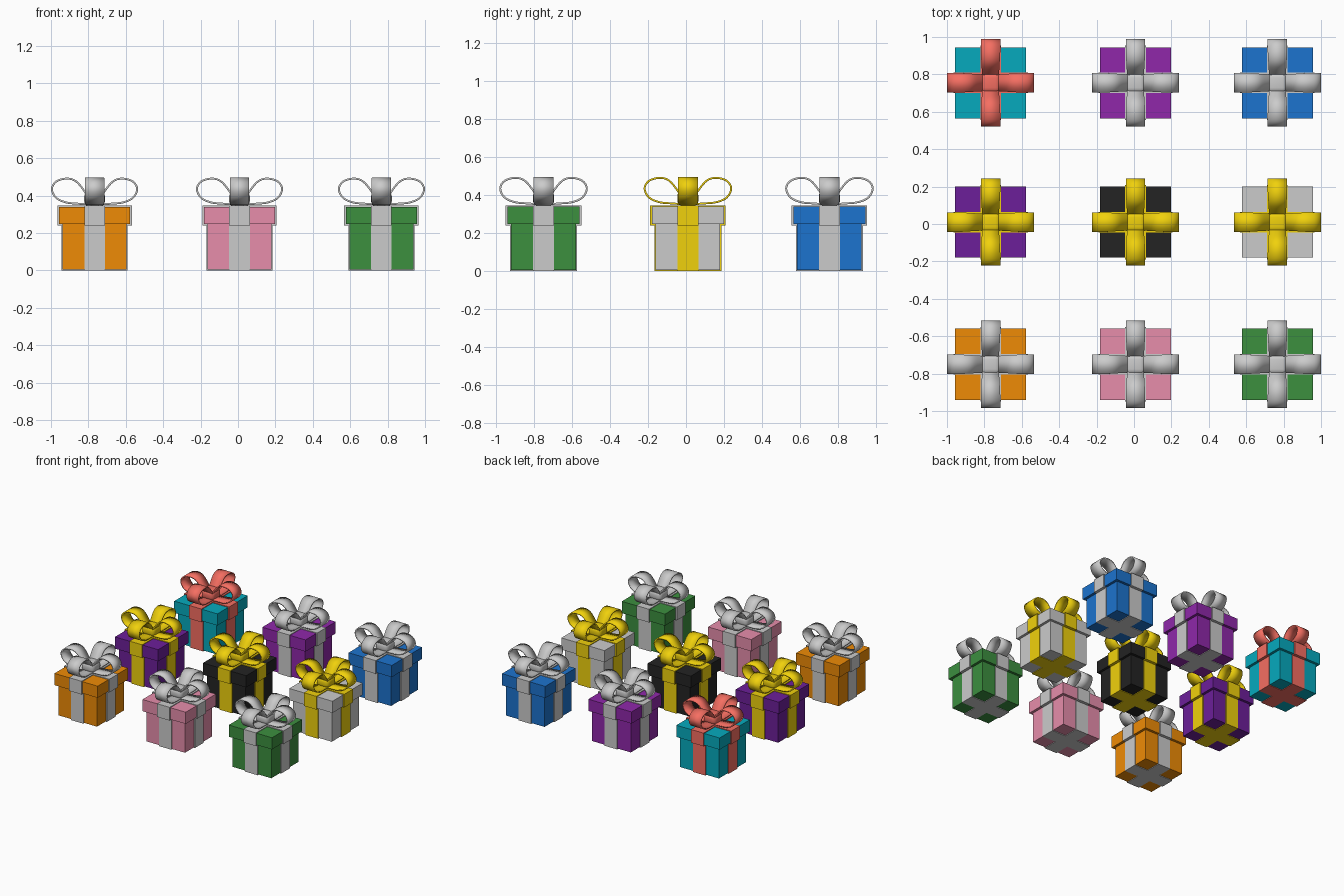
import bpy, bmesh, math
from mathutils import Vector

if "Cube" in bpy.data.objects:
    bpy.data.objects.remove(bpy.data.objects["Cube"])

RIB = 0.055  # half width of the ribbon


def material(name, rgb):
    m = bpy.data.materials.new(name)
    m.diffuse_color = [*[(c / 255) ** 2.2 for c in rgb], 1]
    m.use_nodes = True
    m.node_tree.nodes["Principled BSDF"].inputs["Base Color"].default_value = m.diffuse_color
    return m


def finish(bm, name, loc, mat, smooth=False):
    bmesh.ops.recalc_face_normals(bm, faces=bm.faces)
    me = bpy.data.meshes.new(name)
    bm.to_mesh(me)
    bm.free()
    ob = bpy.data.objects.new(name, me)
    ob.location = loc
    bpy.context.collection.objects.link(ob)
    if mat:
        me.materials.append(mat)
    if smooth:
        bpy.ops.object.select_all(action='DESELECT')
        ob.select_set(True)
        bpy.context.view_layer.objects.active = ob
        bpy.ops.object.shade_smooth_by_angle(angle=math.radians(40))
    return ob


def prism(name, outline, z0, z1, loc, mat):
    bm = bmesh.new()
    face = bm.faces.new([bm.verts.new((x, y, z0)) for x, y in outline])
    ext = bmesh.ops.extrude_face_region(bm, geom=[face])
    vs = [g for g in ext['geom'] if isinstance(g, bmesh.types.BMVert)]
    bmesh.ops.translate(bm, verts=vs, vec=(0, 0, z1 - z0))
    return finish(bm, name, loc, mat)


def square(h):
    return [(-h, -h), (h, -h), (h, h), (-h, h)]


def cross(h, w=RIB):
    arm = [(h, -w), (h, w), (w, w)]
    pts = []
    for _ in range(4):
        pts += arm
        arm = [(-y, x) for x, y in arm]
    return pts


def smooth_path(pts, steps=4):
    p = [Vector(q) for q in [pts[0]] + pts + [pts[-1]]]
    out = []
    for a, b, c, d in zip(p, p[1:], p[2:], p[3:]):
        for i in range(steps):
            t = i / steps
            out.append(0.5 * (2 * b + (c - a) * t + (2 * a - 5 * b + 4 * c - d) * t * t
                              + (3 * b - a - 3 * c + d) * t ** 3))
    return out + [p[-1]]


# teardrop side profile of one bow loop (distance from centre, height)
LOOP = smooth_path([(0.02, 0.352), (0.08, 0.356), (0.15, 0.363), (0.205, 0.388),
                    (0.228, 0.435), (0.205, 0.475), (0.15, 0.491), (0.10, 0.477),
                    (0.055, 0.425), (0.02, 0.368)])


def bow(loc, mat):
    bm = bmesh.new()
    for k in range(4):
        c, s = round(math.cos(k * math.pi / 2)), round(math.sin(k * math.pi / 2))
        prev = None
        for r, z in LOOP:
            w = 0.042 + 0.010 * min(1, r / 0.16)
            row = [bm.verts.new((c * r - s * v, s * r + c * v, z)) for v in (-w, w)]
            if prev:
                bm.faces.new([prev[0], prev[1], row[1], row[0]])
            prev = row
    ob = finish(bm, "bow_loops", loc, mat, True)
    mod = ob.modifiers.new("thickness", 'SOLIDIFY')
    mod.thickness = 0.01
    mod.offset = 0


def knot(loc, mat):
    bm = bmesh.new()
    bmesh.ops.create_cube(bm, size=1)
    for v in bm.verts:
        v.co = (v.co.x * 0.112, v.co.y * 0.112, 0.383 + v.co.z * 0.08)
    bmesh.ops.bevel(bm, geom=bm.edges[:], offset=0.03, segments=4, profile=0.5,
                    affect='EDGES')
    finish(bm, "bow_knot", loc, mat, True)


def gift(x, y, wrap, ribbon):
    loc = (x, y, 0)
    prism("box", square(0.17), 0.005, 0.25, loc, wrap)
    prism("lid", square(0.19), 0.247, 0.34, loc, wrap)
    prism("box_ribbon", cross(0.176), 0, 0.249, loc, ribbon)
    prism("lid_ribbon", cross(0.199), 0.241, 0.346, loc, ribbon)
    bow(loc, ribbon)
    knot(loc, ribbon)


red = material("red", (245, 110, 98))
gold = material("gold", (240, 208, 20))
teal = material("teal", (14, 168, 188))
violet = material("violet", (142, 44, 168))
blue = material("blue", (34, 115, 205))
plum = material("plum", (108, 36, 152))
black = material("black", (40, 40, 40))
orange = material("orange", (238, 138, 14))
pink = material("pink", (230, 140, 170))
green = material("green", (62, 142, 65))

# three by three grid of gifts: (wrapping, ribbon), None = plain grey
rows = [(0.755, [(teal, red), (violet, None), (blue, None)]),
        (0.01, [(plum, gold), (black, gold), (None, gold)]),
        (-0.75, [(orange, None), (pink, None), (green, None)])]
for y, row in rows:
    for x, (wrap, ribbon) in zip((-0.767, 0.008, 0.767), row):
        gift(x, y, wrap, ribbon)
